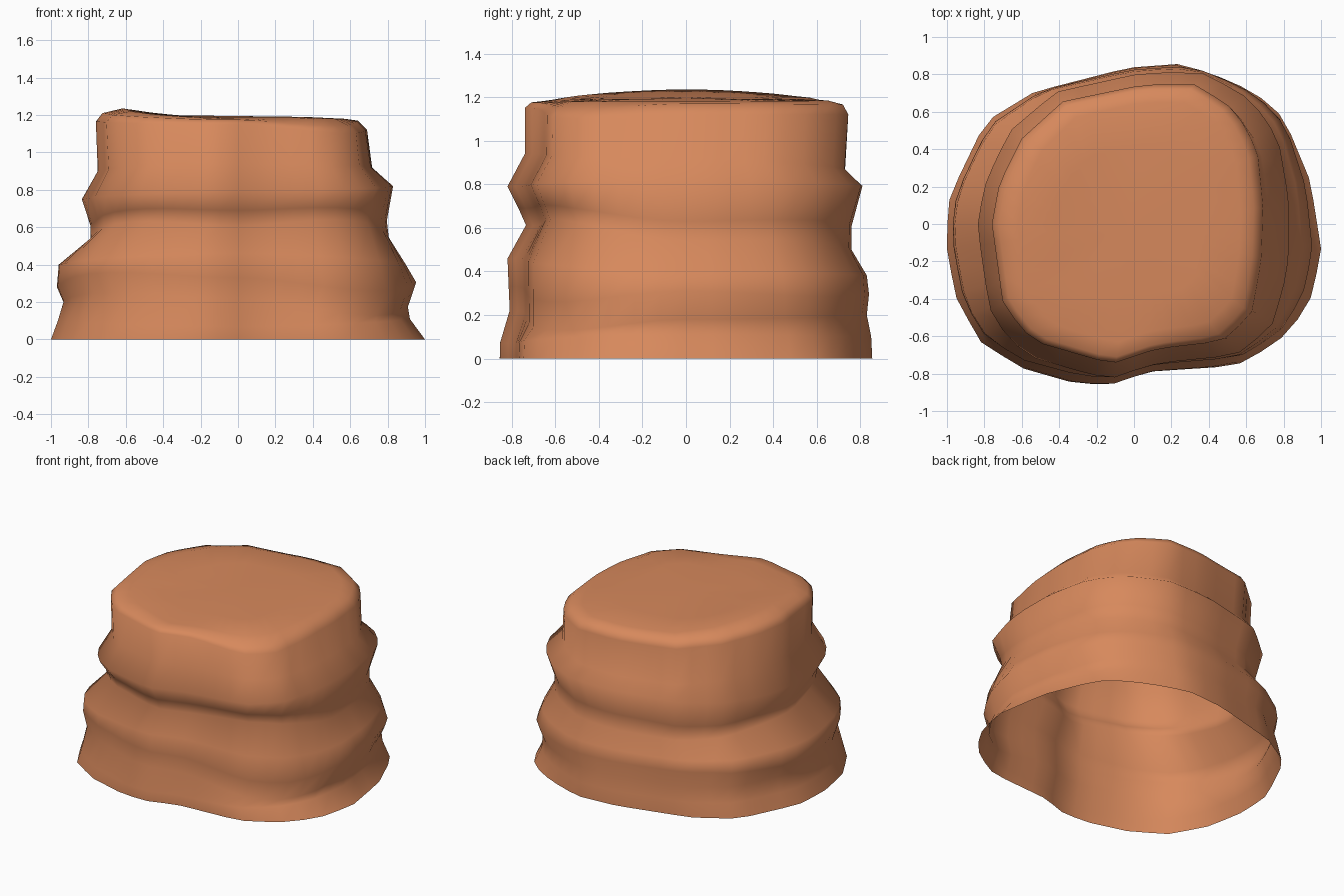
import bpy, bmesh, math

if "Cube" in bpy.data.objects:
    bpy.data.objects.remove(bpy.data.objects["Cube"])

# Plan outlines of the foot and of the top, anticlockwise
FOOT = [(1, -.15), (.94, .23), (.8, .57), (.64, .71), (.41, .81), (.24, .86), (-.03, .84),
        (-.53, .71), (-.79, .55), (-.98, .15), (-1, -.1), (-.95, -.38), (-.82, -.62),
        (-.6, -.76), (-.32, -.84), (-.13, -.85), (.08, -.78), (.54, -.75), (.76, -.63), (.93, -.44)]
TOP = [(.66, .1), (.63, .4), (.52, .61), (.32, .75), (.05, .75), (-.38, .66),
       (-.6, .46), (-.72, .22), (-.76, 0), (-.7, -.43), (-.54, -.62),
       (-.12, -.74), (.12, -.66), (.45, -.62), (.6, -.48), (.65, -.2)]
# Strata rings: heights and reaches toward right, back, left, front
RINGS = [
    ((0, 0, 0, 0), (1, .855, 1, .855)),
    ((.11, .10, .10, .07), (.92, .85, .965, .855)),
    ((.18, .20, .20, .22), (.91, .83, .935, .81)),
    ((.31, .30, .28, .33), (.955, .84, .97, .815)),
    ((.40, .38, .40, .46), (.90, .83, .96, .82)),
    ((.54, .49, .54, .61), (.81, .76, .79, .735)),
    ((.63, .60, .61, .69), (.80, .76, .79, .77)),
    ((.82, .79, .75, .79), (.835, .81, .835, .82)),
    ((.92, .86, .90, .94), (.72, .73, .75, .74)),
    ((1.12, 1.12, 1.165, 1.15), (.69, .745, .76, .74)),
    ((1.17, 1.165, 1.21, 1.175), (.64, .72, .725, .71)),
    ((1.18, 1.185, 1.235, 1.18), (.57, .65, .62, .63)),
    ((1.19, 1.19, 1.2, 1.19), (.36, .42, .42, .42)),
]
# Tilt of some strata on the diagonals: right-back, left-back, left-front, right-front
TILT = {2: (0, 0, .04, -.07), 3: (-.02, .02, .05, -.06), 5: (.02, -.02, .05, .06),
        6: (.02, -.02, .04, .04), 9: (0, 0, 0, -.03), 10: (0, 0, 0, -.03)}
N = 48


def resample(poly):
    """Outline at N even angles, scaled so each side reaches 1."""
    pts = []
    for k in range(N):
        a = 2 * math.pi * k / N
        dx, dy = math.cos(a), math.sin(a)
        for (x0, y0), (x1, y1) in zip(poly, poly[1:] + poly[:1]):
            ex, ey = x1 - x0, y1 - y0
            den = dx * ey - dy * ex
            if abs(den) < 1e-9:
                continue
            r = (x0 * ey - y0 * ex) / den
            s = (x0 * dy - y0 * dx) / den
            if r > 0 and -1e-6 <= s <= 1 + 1e-6:
                pts.append((r * dx, r * dy))
                break
    xs, ys = [p[0] for p in pts], [p[1] for p in pts]
    return [(x / (max(xs) if x > 0 else -min(xs)), y / (max(ys) if y > 0 else -min(ys)))
            for x, y in pts]


foot, top = resample(FOOT), resample(TOP)
n = len(foot)

# Layered rock wall, open underneath
bm = bmesh.new()
rows = []
for level, (heights, reach) in enumerate(RINGS):
    t = min(1, sum(heights) / 4)
    tilt = TILT.get(level, (0, 0, 0, 0))
    row = []
    for (fx, fy), (tx, ty) in zip(foot, top):
        ux, uy = fx + (tx - fx) * t, fy + (ty - fy) * t
        i, j = (0 if ux > 0 else 2), (1 if uy > 0 else 3)
        quad = (0 if ux > 0 else 1) if uy > 0 else (2 if ux <= 0 else 3)
        w = ux * ux / (ux * ux + uy * uy)
        z = heights[i] * w + heights[j] * (1 - w) + tilt[quad] * 4 * w * (1 - w)
        row.append(bm.verts.new((ux * reach[i], uy * reach[j], z)))
    rows.append(row)
for a, b in zip(rows, rows[1:]):
    for k in range(n):
        m = (k + 1) % n
        bm.faces.new((a[k], a[m], b[m], b[k]))
# Top cap
centre = bm.verts.new((-.03, 0, 1.195))
for k in range(n):
    bm.faces.new((rows[-1][k], rows[-1][(k + 1) % n], centre))
for f in bm.faces:
    f.smooth = True

mesh = bpy.data.meshes.new("layered_rock")
bm.to_mesh(mesh)
bm.free()
rock = bpy.data.objects.new("layered_rock", mesh)
bpy.context.collection.objects.link(rock)
clay = bpy.data.materials.new("terracotta")
clay.diffuse_color = (.68, .25, .108, 1)
clay.use_nodes = True
clay.node_tree.nodes["Principled BSDF"].inputs["Base Color"].default_value = clay.diffuse_color
mesh.materials.append(clay)
